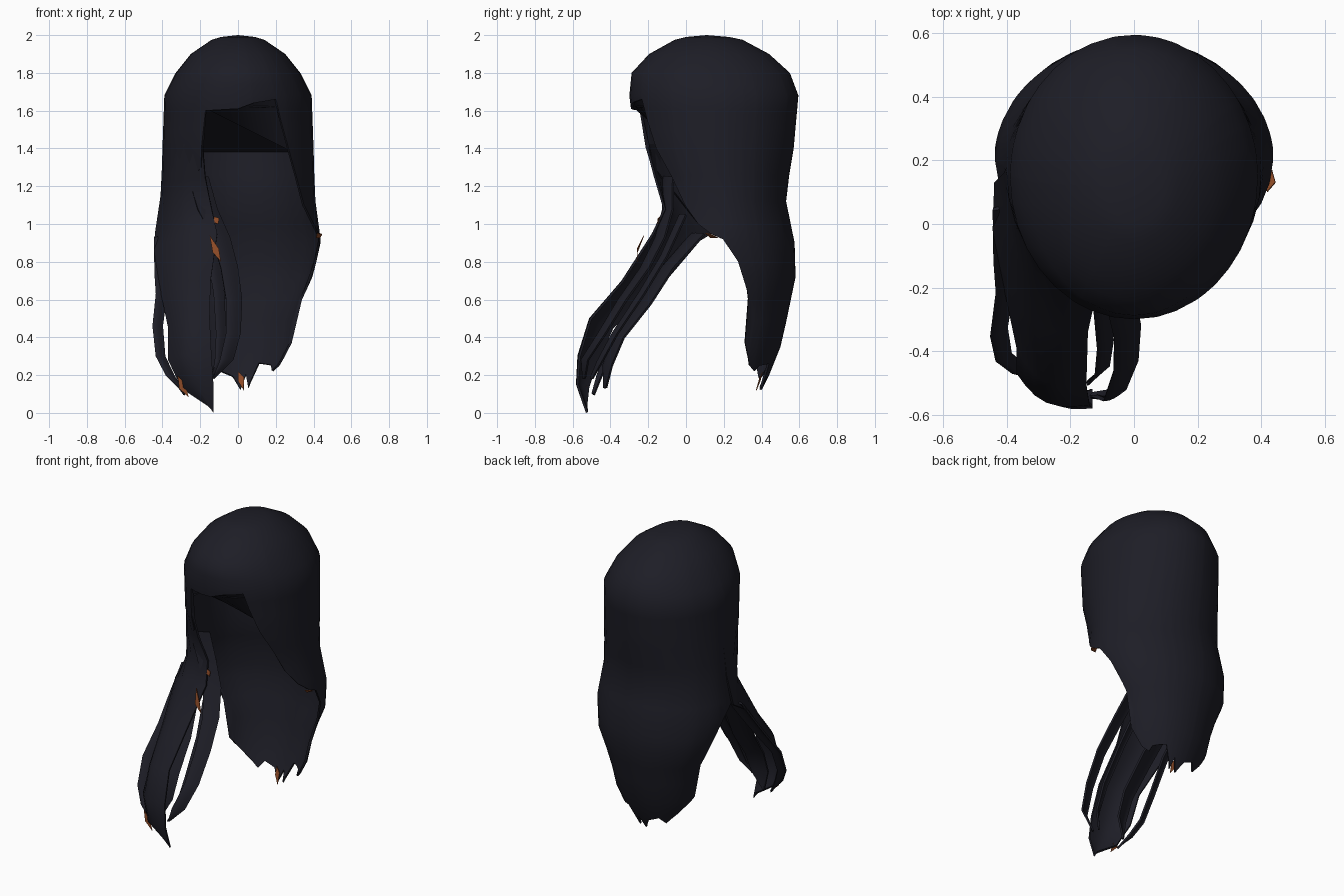
import bpy
from math import sin, cos, pi, radians
from mathutils import Vector

if "Cube" in bpy.data.objects:
    bpy.data.objects.remove(bpy.data.objects["Cube"])


def material(name, colour):
    m = bpy.data.materials.new(name)
    m.use_nodes = True
    m.diffuse_color = (*colour, 1)
    m.node_tree.nodes["Principled BSDF"].inputs["Base Color"].default_value = (*colour, 1)
    return m


HAIR = material("blue black hair", (0.0125, 0.0125, 0.0195))
RUST = material("rust underlayer", (0.27, 0.07, 0.02))


def interp(table, t):
    """Linear look-up in a table sorted by its first column."""
    for a, b in zip(table, table[1:]):
        if t <= b[0]:
            f = max(0, (t - a[0]) / (b[0] - a[0]))
            return [p + (q - p) * f for p, q in zip(a[1:], b[1:])]
    return list(table[-1][1:])


def sheet(name, rows, mat=HAIR, closed=False, thickness=0.012):
    """Skin a grid of points, thicken it inward and shade it smooth."""
    n = len(rows[0])
    faces = []
    for r in range(len(rows) - 1):
        for c in range(n if closed else n - 1):
            d = (c + 1) % n
            faces.append((r * n + c, r * n + n + c, r * n + n + d, r * n + d))
    mesh = bpy.data.meshes.new(name)
    mesh.from_pydata([p for row in rows for p in row], [], faces)
    mesh.materials.append(mat)
    obj = bpy.data.objects.new(name, mesh)
    bpy.context.collection.objects.link(obj)
    bpy.ops.object.select_all(action='DESELECT')
    bpy.context.view_layer.objects.active = obj
    obj.select_set(True)
    weld = obj.modifiers.new("weld", 'WELD')
    weld.merge_threshold = 0.0005
    solid = obj.modifiers.new("thickness", 'SOLIDIFY')
    solid.thickness = thickness
    for mod in ("weld", "thickness"):
        bpy.ops.object.modifier_apply(modifier=mod)
    bpy.ops.object.shade_smooth_by_angle(angle=radians(50))


# Hair body: height, half width, front y, back y
PROFILE = [
    (0.1, 0.17, 0.16, 0.39), (0.2, 0.21, 0.1, 0.44), (0.35, 0.29, 0.0, 0.5),
    (0.48, 0.31, 0.0, 0.53), (0.6, 0.345, 0.0, 0.555), (0.72, 0.4, -0.05, 0.58),
    (0.9, 0.44, -0.18, 0.575), (1.12, 0.41, -0.17, 0.53), (1.22, 0.405, -0.2, 0.54),
    (1.4, 0.4, -0.265, 0.57), (1.68, 0.39, -0.3, 0.595), (1.8, 0.33, -0.288, 0.55),
    (1.9, 0.25, -0.195, 0.44), (1.975, 0.14, -0.06, 0.3), (1.99, 0.09, 0.0, 0.23),
    (2.0, 0, 0.11, 0.11)]

# Hem height by angle, from the front round past the left side
HEM = [
    (0, 1.61), (12, 1.64), (31, 1.66), (35, 1.55), (42, 1.4), (58, 1.1), (70, 1.0),
    (80, 0.95), (90, 0.92), (97, 0.8), (101, 0.6), (104, 0.37), (112, 0.25),
    (122, 0.22), (130, 0.25), (152, 0.26), (162, 0.13), (168, 0.2), (176, 0.12),
    (188, 0.19), (207, 0.22), (220, 0.18), (236, 0.25), (256, 0.37),
    (259, 0.6), (263, 0.8), (269, 0.92), (290, 1.0), (320, 1.22), (331, 1.3),
    (334, 1.6), (360, 1.61)]


def shell_point(angle, z, scale=1.0):
    rx, front, back = interp(PROFILE, z)
    a = radians(angle)
    return Vector((rx * scale * sin(a),
                   (front + back) / 2 - (back - front) / 2 * scale * cos(a), z))


def hem(angle):
    return interp(HEM, angle % 360)[0]


angles = sorted(set(range(0, 360, 10)) | {h[0] for h in HEM if h[0] < 360})
levels = [2, 1.99, 1.975, 1.94, 1.9, 1.85, 1.8, 1.74, 1.68, 1.6, 1.5, 1.4, 1.26,
          1.12, 1.0, 0.9, 0.8, 0.72, 0.6, 0.48, 0.35, 0.25, 0.2, 0.1]
sheet("hair_body", [[shell_point(a, max(z, hem(a))) for a in angles] for z in levels],
      closed=True, thickness=0.012)

# Sloping inner lining under the crown
steps = [i * 10 - 60 for i in range(13)]
sheet("inner_lining", [[shell_point(a, 1.62, 0.95) for a in steps],
                       [shell_point(180 - a, 1.38, 0.97) for a in steps]], thickness=0.005)

# Fringe edge turned under, lower towards the left
curl = [i * 8 - 25 for i in range(8)]
low_left, low_right = Vector((-.15, -.2, 1.6)), Vector((.27, -.06, 1.39))
sheet("fringe_underside", [[shell_point(a, hem(a) + .01, 0.98) for a in curl],
                           [low_left.lerp(low_right, i / 7) for i in range(8)]],
      thickness=0.005)


def lock(name, sections, mat=HAIR, thickness=0.012):
    """Ribbon through (left point, right point, bulge) sections."""
    out = Vector((-0.4, -0.8, 0.3)).normalized()
    rows = []
    for left, right, bulge in sections:
        rows.append([Vector(left).lerp(Vector(right), i / 6) + out * bulge * sin(pi * i / 6)
                     for i in range(7)])
    sheet(name, rows, mat, thickness=thickness)


# Locks swept forward over the right shoulder
lock("main_front_lock", [
    ((-.40, .18, 1.36), (-.19, -.215, 1.42), .075),
    ((-.41, .16, 1.15), (-.175, -.17, 1.25), .085),
    ((-.44, .13, .95), (-.14, -.12, 1.08), .085),
    ((-.445, -.02, .86), (-.11, -.18, .95), .07),
    ((-.41, -.2, .64), (-.145, -.34, .7), .06),
    ((-.37, -.39, .45), (-.15, -.51, .5), .055),
    ((-.37, -.47, .28), (-.14, -.57, .3), .05),
    ((-.3, -.52, .13), (-.13, -.58, .15), .03),
    ((-.15, -.53, .03), (-.13, -.53, 0), 0)])


def thin_lock(name, path, width, bulge=0.012):
    """Narrow tapering lock along a path of centre points."""
    last = len(path) - 1
    sections = []
    for i, p in enumerate(path):
        half = Vector((width, width * 0.5, 0)) * (0.1 if i == last else 1 - 0.4 * i / last) / 2
        sections.append((Vector(p) - half, Vector(p) + half, bulge))
    lock(name, sections)


thin_lock("inner_side_lock", [(-.21, -.1, 1.25), (-.16, -.1, 1.08), (-.09, -.14, .93),
                              (-.045, -.22, .77), (-.02, -.34, .6), (-.025, -.45, .42),
                              (-.06, -.54, .28), (-.13, -.54, .18)], .11)
thin_lock("inner_back_lock", [(-.19, -.02, 1.05), (-.13, -.12, .83), (-.1, -.24, .63),
                              (-.09, -.38, .42), (-.1, -.46, .27), (-.14, -.5, .18)], .07)
thin_lock("outer_side_lock", [(-.41, .06, .93), (-.41, -.1, .74), (-.405, -.2, .63),
                              (-.425, -.34, .46), (-.41, -.42, .3), (-.36, -.46, .2),
                              (-.28, -.49, .1)], .07)
thin_lock("under_lock", [(-.34, .06, .95), (-.31, -.1, .77), (-.27, -.22, .58),
                         (-.25, -.36, .4), (-.25, -.42, .25), (-.27, -.43, .13)], .14)

# Rust coloured slivers showing between the locks and at the tips
SLIVERS = {
    "shoulder": [(-.15, -.225, .94), (-.118, -.26, .86), (-.09, -.26, .8)],
    "neck": [(-.125, -.14, 1.04), (-.115, -.15, 1.02), (-.105, -.15, 1.0)],
    "front_tip": [(-.32, -.53, .2), (-.295, -.53, .14), (-.26, -.53, .08)],
    "back_tip": [(.0, .405, .22), (.015, .39, .18), (.03, .37, .12)],
    "left_hem": [(.42, .1, .95), (.43, .13, .935), (.435, .17, .925)],
}
for part, (top, mid, tip) in SLIVERS.items():
    side = Vector((.016, 0, .01))
    lock(part + "_sliver", [(top, top, 0), (Vector(mid) - side, Vector(mid) + side, 0),
                            (tip, tip, 0)], RUST, 0.004)
